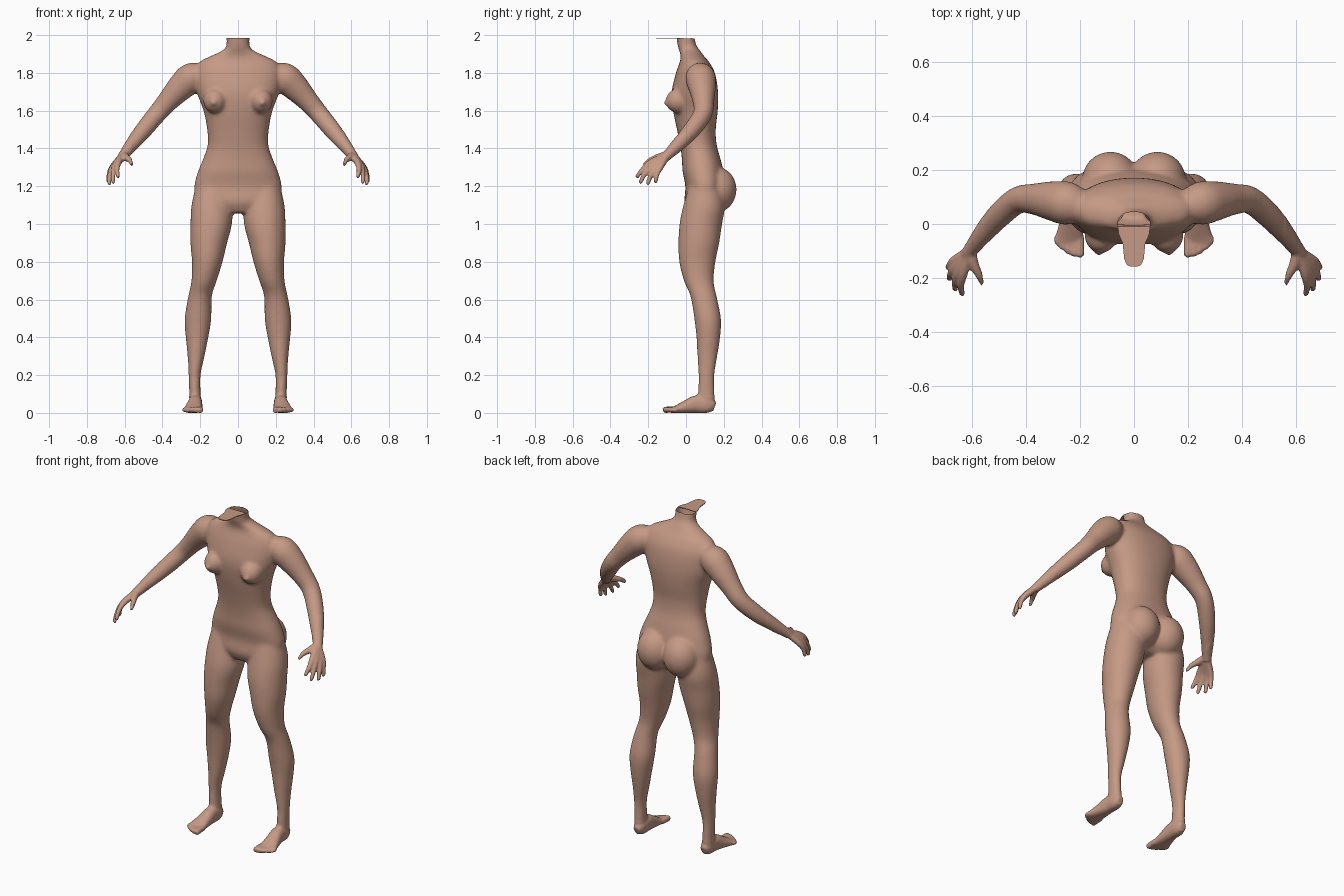
import bpy, bmesh, math
from mathutils import Vector, Matrix

default_cube = bpy.data.objects.get("Cube")
if default_cube:
    bpy.data.objects.remove(default_cube, do_unlink=True)

skin = bpy.data.materials.new("warm skin")
skin.use_nodes = True
skin_colour = (.56, .32, .235, 1)
skin.diffuse_color = skin_colour
skin.node_tree.nodes["Principled BSDF"].inputs["Base Color"].default_value = skin_colour

UP = Vector((0, 0, 1))
shape = bmesh.new()


def refine(keys, steps=4):
    """Smooth spline through key sections (x, y, z, width, depth)."""
    points = [Vector(key) for key in keys]
    result = []
    for i in range(len(points) - 1):
        before, start = points[max(i - 1, 0)], points[i]
        end, after = points[i + 1], points[min(i + 2, len(points) - 1)]
        for step in range(steps):
            t = step / steps
            bend_in, bend_out = (end - before) / 2, (after - start) / 2
            result.append(start + bend_in * t
                          + ((end - start) * 3 - bend_in * 2 - bend_out) * t ** 2
                          + ((start - end) * 2 + bend_in + bend_out) * t ** 3)
    return result + [points[-1]]


def loft(keys, side=1, level=False, power=2.0, sides=28):
    """Closed skin over oval sections, either level or square to the path."""
    sections = refine(keys)
    centres = [Vector((s[0] * side, s[1], s[2])) for s in sections]
    rings = []
    for i, section in enumerate(sections):
        if level:
            across, along = Vector((1, 0, 0)), Vector((0, 1, 0))
        else:
            tangent = centres[min(i + 1, len(centres) - 1)] - centres[max(i - 1, 0)]
            tangent.normalize()
            across = tangent.cross(UP).normalized()
            along = across.cross(tangent)
        ring = []
        for k in range(sides):
            angle = math.tau * k / sides
            c, s = math.cos(angle), math.sin(angle)
            u = math.copysign(abs(c) ** (2 / power), c) * section[3]
            v = math.copysign(abs(s) ** (2 / power), s) * section[4]
            ring.append(shape.verts.new(centres[i] + across * u + along * v))
        rings.append(ring)
    faces = [shape.faces.new(rings[0]), shape.faces.new(rings[-1])]
    for low, high in zip(rings, rings[1:]):
        for k in range(sides):
            n = (k + 1) % sides
            faces.append(shape.faces.new((low[k], low[n], high[n], high[k])))
    bmesh.ops.recalc_face_normals(shape, faces=faces)


def round_limb(keys, side):
    loft([(x, y, z, r, r) for x, y, z, r in keys], side)


def ellipsoid(centre, radii):
    matrix = Matrix.Translation(centre) @ Matrix.Diagonal((*radii, 1))
    bmesh.ops.create_uvsphere(shape, u_segments=32, v_segments=20, radius=1, matrix=matrix)


# Torso and neck: height, centre y, half width, half depth
torso = [(2.03, -.01, .066, .046), (1.95, .005, .061, .05), (1.92, .02, .085, .056),
         (1.89, .035, .15, .062), (1.86, .045, .205, .078), (1.8, .05, .23, .104),
         (1.7, .047, .218, .123), (1.6, .05, .182, .118), (1.5, .055, .163, .102),
         (1.42, .066, .161, .097), (1.35, .08, .184, .102), (1.28, .09, .212, .108),
         (1.2, .1, .232, .103), (1.12, .09, .21, .098), (1.06, .08, .1, .06)]
loft([(0, y, z, w, d) for z, y, w, d in torso], level=True, power=2.25, sides=40)

# Leg: height, centre x, centre y, half width, half depth
leg = [(1.22, .13, .1, .09, .08), (1.1, .138, .095, .109, .11), (1, .142, .078, .11, .113),
       (.9, .155, .068, .097, .108), (.8, .163, .06, .081, .096), (.7, .18, .068, .067, .079),
       (.62, .201, .093, .063, .07), (.5, .212, .115, .071, .071), (.4, .217, .118, .06, .063),
       (.3, .222, .113, .045, .053), (.2, .23, .108, .032, .043), (.1, .228, .108, .031, .044),
       (.04, .227, .11, .031, .04)]

# Foot from heel to ball: x, y, z, half width, half height
foot = [(.225, .152, .035, .02, .024), (.225, .12, .045, .034, .043), (.226, .06, .05, .037, .048),
        (.232, 0, .035, .044, .034), (.238, -.05, .022, .051, .021), (.24, -.085, .016, .046, .013)]

# Arm from shoulder to wrist: x, y, z, radius
arm = [(.17, .06, 1.79, .05), (.24, .075, 1.78, .08), (.3, .085, 1.73, .074),
       (.37, .092, 1.655, .058), (.43, .088, 1.585, .051), (.5, .03, 1.5, .047),
       (.56, -.04, 1.425, .037), (.6, -.09, 1.375, .028), (.615, -.11, 1.355, .026)]

# Each finger: knuckle and tip
fingers = [((.632, -.185, 1.33), (.636, -.263, 1.25)), ((.648, -.177, 1.318), (.662, -.245, 1.22)),
           ((.66, -.158, 1.307), (.684, -.205, 1.212)), ((.664, -.135, 1.305), (.688, -.163, 1.222))]
thumb = [(.605, -.1, 1.37, .02), (.592, -.15, 1.355, .019),
         (.572, -.19, 1.34, .014), (.557, -.222, 1.315, .011)]
wrist = Vector((.606, -.1, 1.368))

for side in (1, -1):
    loft([(x, y, z, w, d) for z, x, y, w, d in leg], side, level=True)
    loft(foot, side, power=2.3)
    for i in range(5):
        x, tip, r = .2 + .021 * i, -.122 + .003 * i * i, .017 - .0015 * i
        round_limb([(x, -.05, .022, r), (x, tip + .025, .02, r),
                    (x, tip + .008, .018, r), (x, tip, .016, r * .6)], side)
    round_limb(arm, side)
    round_limb(thumb, side)
    for knuckle, tip in fingers:
        knuckle, tip = Vector(knuckle), Vector(tip)
        bend = knuckle.lerp(tip, .5) + Vector((.006, -.004, .004))
        base = wrist.lerp(knuckle, .15)
        round_limb([(*base, .02), (*knuckle, .017), (*bend, .013),
                    (*knuckle.lerp(tip, .93), .011), (*tip, .007)], side)
    # Chest and seat volumes
    ellipsoid((.122 * side, -.04, 1.655), (.062, .068, .066))
    ellipsoid((.13 * side, -.1, 1.645), (.018, .02, .018))
    ellipsoid((.087 * side, .163, 1.185), (.105, .105, .12))

mesh = bpy.data.meshes.new("body")
shape.to_mesh(mesh)
shape.free()
body = bpy.data.objects.new("body", mesh)
bpy.context.collection.objects.link(body)

# Fuse every volume into one continuous skin
remesh = body.modifiers.new("fuse", "REMESH")
remesh.mode = "VOXEL"
remesh.voxel_size = .0065
fused = bpy.data.meshes.new_from_object(body.evaluated_get(bpy.context.evaluated_depsgraph_get()))
body.modifiers.clear()
body.data = fused

skin_mesh = bmesh.new()
skin_mesh.from_mesh(fused)
# Blend the large forms strongly, the hands and feet lightly
large = [v for v in skin_mesh.verts if abs(v.co.x) < .56 and v.co.z > .09]
for verts, rounds in ((skin_mesh.verts, 2), (large, 16)):
    for _ in range(rounds):
        bmesh.ops.smooth_vert(skin_mesh, verts=list(verts), factor=.5,
                              use_axis_x=True, use_axis_y=True, use_axis_z=True)
for v in skin_mesh.verts:
    v.co.z = max(v.co.z - .003, 0)
# Open the top of the neck
top = [v for v in skin_mesh.verts if v.co.z > 1.987]
bmesh.ops.delete(skin_mesh, geom=top, context="VERTS")
skin_mesh.to_mesh(fused)
skin_mesh.free()

# Thin tongue of skin reaching forward from the neck opening
outline = [(.06, -.01), (.056, -.04), (.042, -.07), (.036, -.13), (.026, -.152), (.01, -.158)]
corners = [(x, y, 1.986) for x, y in outline] + [(-x, y, 1.986) for x, y in reversed(outline)]
flap_mesh = bpy.data.meshes.new("neck_flap")
flap_mesh.from_pydata(corners, [], [tuple(reversed(range(len(corners))))])
flap = bpy.data.objects.new("neck_flap", flap_mesh)
bpy.context.collection.objects.link(flap)
thick = flap.modifiers.new("thickness", "SOLIDIFY")
thick.thickness = .004

for part in (body, flap):
    part.data.materials.clear()
    part.data.materials.append(skin)
for polygon in body.data.polygons:
    polygon.use_smooth = True
    polygon.material_index = 0
